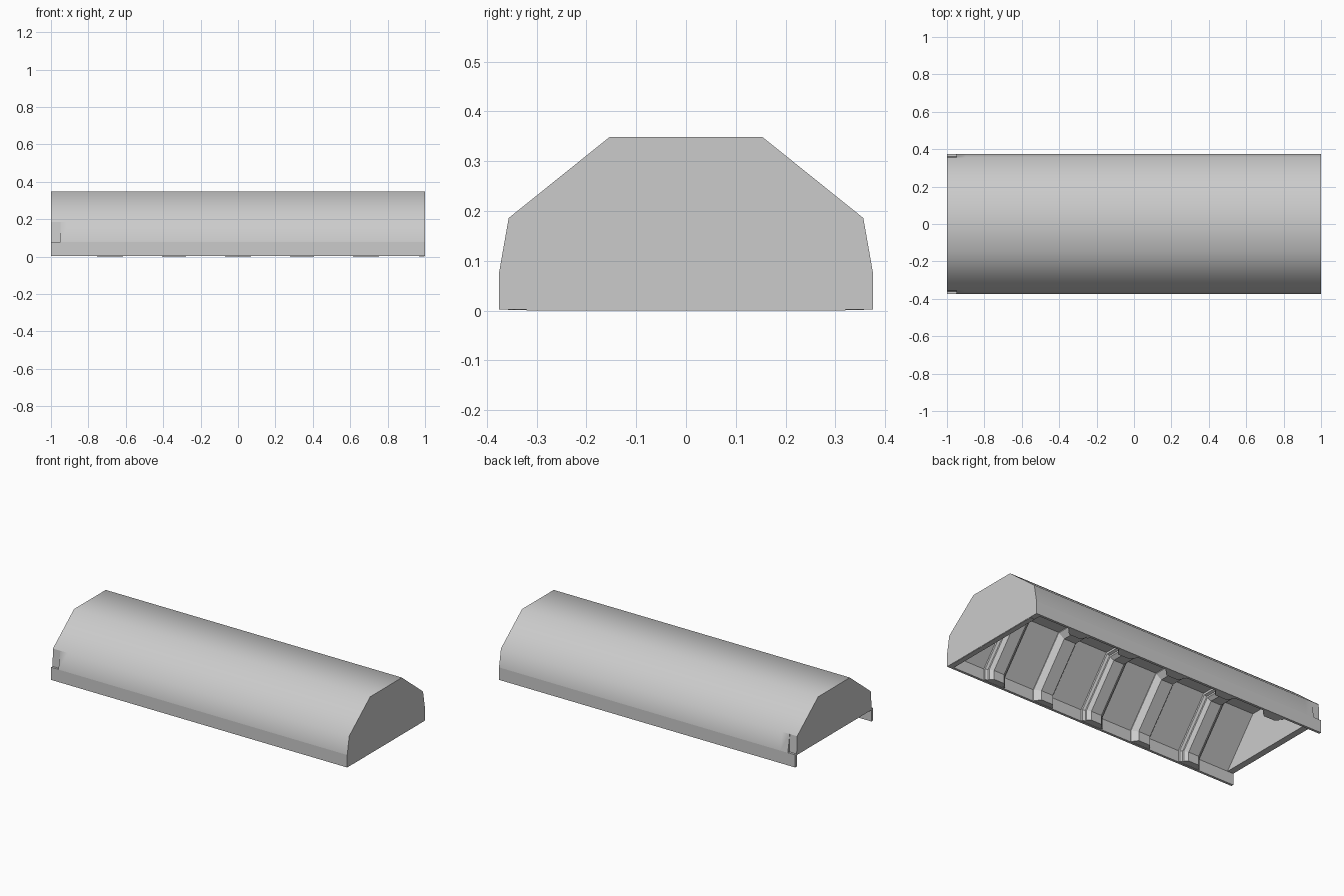
import bpy, bmesh, math

if "Cube" in bpy.data.objects:
    bpy.data.objects.remove(bpy.data.objects["Cube"])


def mirrored(half):
    return half + [(-y, z) for y, z in reversed(half)]


def inner_profile(d, bottom):
    """Inside of the cover: low vertical skirt, straight slant, flat ceiling."""
    return mirrored([(.36 - d, bottom), (.36 - d, .072 - .36 * d),
                     (.148 - .47 * d, .335 - d)])


def loft(name, sections):
    """Solid from (x, [(y, z), ...]) sections with equal point counts."""
    bm = bmesh.new()
    rings = [[bm.verts.new((x, y, z)) for y, z in pts] for x, pts in sections]
    n = len(rings[0])
    for a, b in zip(rings, rings[1:]):
        for i in range(n):
            j = (i + 1) % n
            bm.faces.new((a[i], a[j], b[j], b[i]))
    bm.faces.new(rings[0])
    bm.faces.new(rings[-1])
    bmesh.ops.remove_doubles(bm, verts=bm.verts, dist=1e-6)
    bmesh.ops.recalc_face_normals(bm, faces=bm.faces)
    me = bpy.data.meshes.new(name)
    bm.to_mesh(me)
    bm.free()
    ob = bpy.data.objects.new(name, me)
    bpy.context.collection.objects.link(ob)
    return ob


def cut(target, cutter):
    bpy.context.view_layer.objects.active = target
    mod = target.modifiers.new("cut", 'BOOLEAN')
    mod.operation = 'DIFFERENCE'
    mod.solver = 'EXACT'
    mod.object = cutter
    bpy.ops.object.modifier_apply(modifier=mod.name)
    bpy.data.objects.remove(cutter)


# vaulted hollow cover, open underneath
outside = mirrored([(.375, .002), (.375, .078), (.356, .186), (.153, .349)])
cover = loft("cover_shell", [(x, outside) for x in (-1, -.9, 1)])
cavity = inner_profile(0, -.1)
cut(cover, loft("cavity_cutter", [(-.96, cavity), (.965, cavity)]))

# opening under the left end wall
opening = [(-.36, -.1), (.36, -.1), (.36, .072), (-.36, .072)]
cut(cover, loft("opening_cutter", [(-1.1, opening), (-.958, opening)]))

# shallow tapered recesses above the skirt at the left corners
for s in (-1, 1):
    notch = [(s * .361, .079), (s * .3555, .185), (s * .40, .185), (s * .40, .079)]
    cut(cover, loft("recess_cutter", [(-1.1, notch), (-.95, notch)]))

# smooth vault outside, crisp skirt line, flat faces inside
bpy.ops.object.select_all(action='DESELECT')
cover.select_set(True)
bpy.context.view_layer.objects.active = cover
bpy.ops.object.shade_smooth_by_angle(angle=math.radians(44))
verts = cover.data.vertices
for e in cover.data.edges:
    if all(abs(verts[i].co.z - .077) < .004 for i in e.vertices):
        e.use_edge_sharp = True
for p in cover.data.polygons:
    if p.normal.y * p.center.y + p.normal.z * (p.center.z - .05) < 0:
        p.use_smooth = False

# thin foot under the right end wall
lip = [(-.32, 0), (.32, 0), (.32, .01), (-.32, .01)]
loft("end_wall_foot", [(.967, lip), (.998, lip)])


def rib(name, x, steps):
    """Arch following the inside of the cover; steps are (dx, depth)."""
    outer = inner_profile(-.004, .004)
    loft(name, [(x + dx, outer + inner_profile(d, .001)[::-1]) for dx, d in steps])


# stepped ribs and plain chamfered ribs, alternating
stepped = [(-.07, .012), (-.055, .018), (-.055, .028), (-.035, .045)]
plain = [(-.065, .005), (-.04, .04)]
for i in range(5):
    half = plain if i % 2 else stepped
    rib(f"inner_rib_{i + 1}", (i - 2) * .342,
        half + [(-dx, d) for dx, d in reversed(half)])
